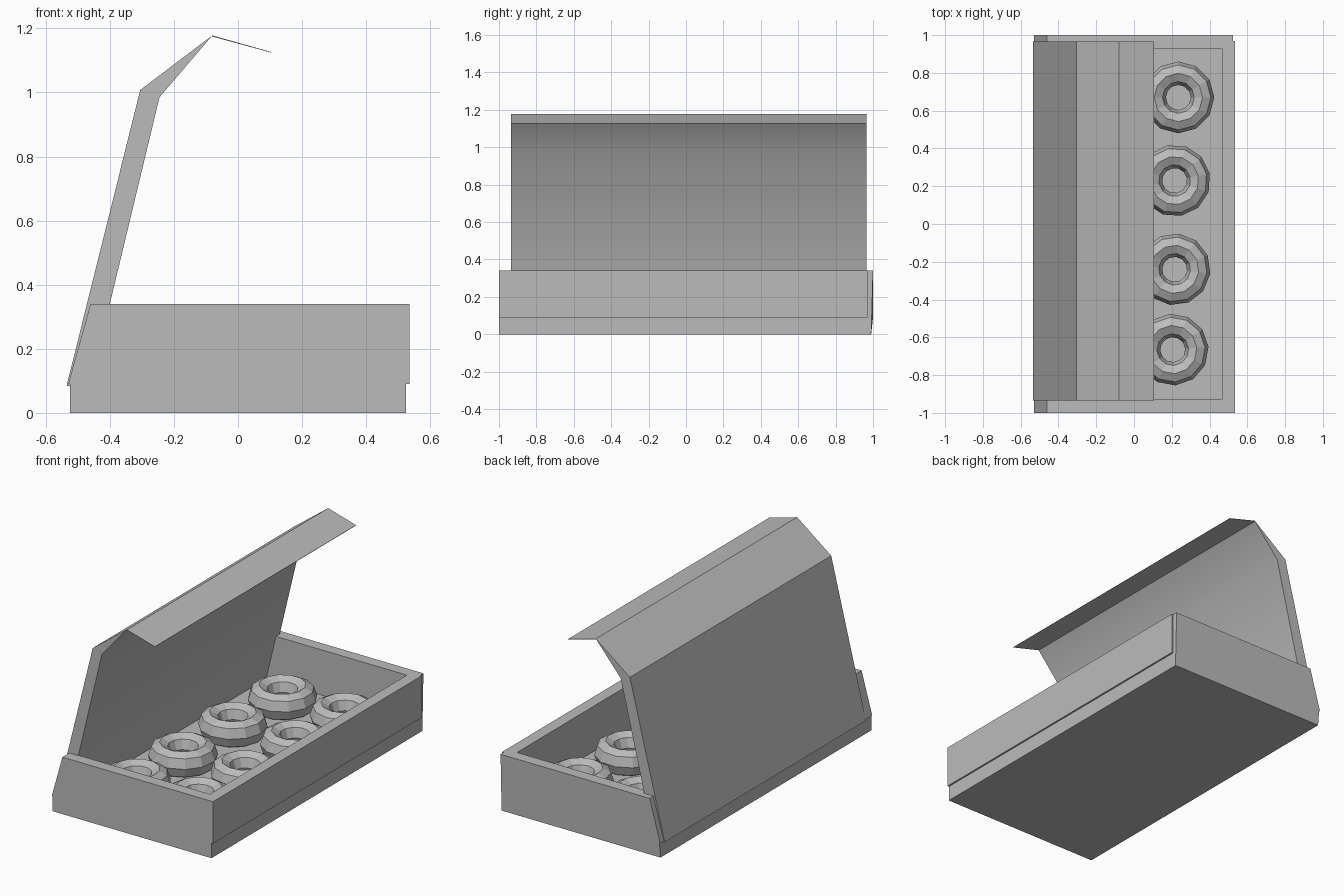
import bpy, bmesh, math

cube = bpy.data.objects.get("Cube")
if cube:
    bpy.data.objects.remove(cube, do_unlink=True)

grey = bpy.data.materials.new("plain grey")
grey.use_nodes = True
grey.diffuse_color = (0.5, 0.5, 0.5, 1)
grey.node_tree.nodes["Principled BSDF"].inputs["Base Color"].default_value = (0.5, 0.5, 0.5, 1)


def prism(name, profile, y0, y1):
    """Extrude an x-z outline along y."""
    bm = bmesh.new()
    face = bm.faces.new([bm.verts.new((x, y0, z)) for x, z in profile])
    ext = bmesh.ops.extrude_face_region(bm, geom=[face])
    verts = [v for v in ext["geom"] if isinstance(v, bmesh.types.BMVert)]
    bmesh.ops.translate(bm, verts=verts, vec=(0, y1 - y0, 0))
    bmesh.ops.recalc_face_normals(bm, faces=bm.faces)
    mesh = bpy.data.meshes.new(name)
    bm.to_mesh(mesh)
    bm.free()
    obj = bpy.data.objects.new(name, mesh)
    bpy.context.collection.objects.link(obj)
    mesh.materials.append(grey)
    return obj


def activate(obj):
    bpy.ops.object.select_all(action="DESELECT")
    obj.select_set(True)
    bpy.context.view_layer.objects.active = obj


# Tray with a sloping back, hollowed out
tray = prism("tray", [(-0.525, 0), (0.525, 0), (0.525, 0.34), (-0.46, 0.34),
                      (-0.53, 0.09), (-0.525, 0.09)], -1, 1)
for v in tray.data.vertices:
    if v.co.z < 0.05 and v.co.y > 0:
        v.co.y = 0.99
cutter = prism("tray_cutter", [(-0.49, 0.07), (0.465, 0.07), (0.465, 0.4), (-0.405, 0.4)],
               -0.93, 0.93)
cutter.hide_render = True
activate(tray)
cut = tray.modifiers.new("hollow", "BOOLEAN")
cut.operation = "DIFFERENCE"
cut.solver = "EXACT"
cut.object = cutter
bpy.ops.object.modifier_apply(modifier=cut.name)
bpy.data.objects.remove(cutter, do_unlink=True)

# Raised panel on the long open side
prism("side_panel", [(0.52, 0.09), (0.535, 0.09), (0.535, 0.34), (0.52, 0.34)], -1, 0.97)

# Open lid: wedge-shaped wall bending toward its tip
lid = prism("lid", [(-0.535, 0.085), (-0.305, 1.008), (-0.08, 1.178),
                    (-0.245, 0.985), (-0.40, 0.34), (-0.465, 0.07)], -0.935, 0.965)
activate(lid)
bpy.ops.object.shade_smooth_by_angle(angle=math.radians(35))

# Thin closing flap
prism("lid_flap", [(-0.08, 1.178), (0.105, 1.126), (0.105, 1.124), (-0.082, 1.175)],
      -0.935, 0.965)

# Two rows of faceted rings
front_row = [(0.235, 0.67), (0.215, 0.23), (0.215, -0.24), (0.205, -0.665)]
back_row = [(x - 0.41, y) for x, y in front_row]
for i, (x, y) in enumerate(front_row + back_row):
    bpy.ops.mesh.primitive_torus_add(major_segments=12, minor_segments=8,
                                     major_radius=0.128, minor_radius=0.062,
                                     location=(x, y, 0.135), rotation=(0, 0, 0.2 * i))
    ring = bpy.context.object
    ring.name = f"donut_{i + 1}"
    ring.scale.z = 1.25
    ring.data.materials.append(grey)
